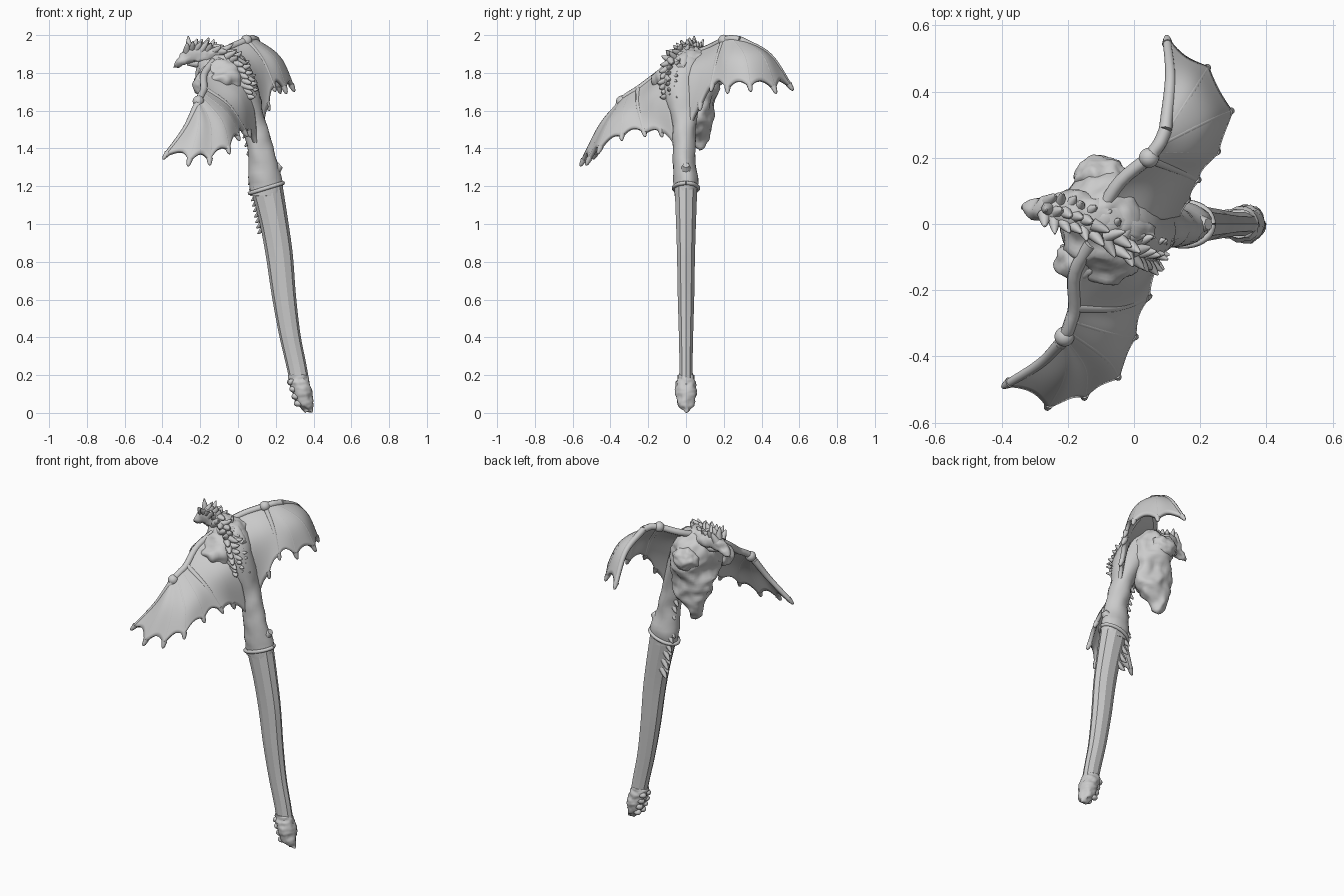
import bpy, bmesh, math, random
from mathutils import Vector, noise

random.seed(4)


def spline(pts, t):
    # Catmull-Rom through a list of equal-length tuples, t in 0..1
    n = len(pts) - 1
    i = min(int(t * n), n - 1)
    f = t * n - i
    b, c = pts[i], pts[i + 1]
    a = pts[i - 1] if i else [2 * p - q for p, q in zip(b, c)]
    d = pts[i + 2] if i + 2 <= n else [2 * q - p for p, q in zip(b, c)]
    return [0.5 * (2 * q + (r - p) * f + (2 * p - 5 * q + 4 * r - s) * f * f
                   + (3 * q - p - 3 * r + s) * f ** 3) for p, q, r, s in zip(a, b, c, d)]


def finish(name, bm, angle=40):
    bmesh.ops.recalc_face_normals(bm, faces=bm.faces)
    me = bpy.data.meshes.new(name)
    bm.to_mesh(me)
    bm.free()
    ob = bpy.data.objects.new(name, me)
    bpy.context.collection.objects.link(ob)
    bpy.ops.object.select_all(action='DESELECT')
    ob.select_set(True)
    bpy.context.view_layer.objects.active = ob
    bpy.ops.object.shade_smooth_by_angle(angle=math.radians(angle))
    return ob


def roughen(bm, amount, size):
    # ridged carving along the normals
    bm.normal_update()
    for v, nrm in [(v, v.normal.copy()) for v in bm.verts]:
        r = 1 - 2 * abs(noise.noise(v.co / size))
        v.co += nrm * amount * (r - 0.6 + 0.5 * noise.noise(v.co / size * 2.7))


def loft(name, secs, sides=24, steps=30, axis='z', rough=0, size=0.1, angle=40):
    # secs: (x, y, z, half width, half depth) rings
    bm = bmesh.new()
    rings = []
    for k in range(steps + 1):
        x, y, z, a, b = spline(secs, k / steps)
        a, b = max(a, 0.002), max(b, 0.002)
        ring = []
        for j in range(sides):
            c, s = math.cos(math.tau * j / sides), math.sin(math.tau * j / sides)
            p = (x + a * c, y + b * s, z) if axis == 'z' else (x, y + a * c, z + b * s)
            ring.append(bm.verts.new(p))
        rings.append(ring)
    for r, q in zip(rings, rings[1:]):
        for j in range(sides):
            bm.faces.new((r[j - 1], r[j], q[j], q[j - 1]))
    bm.faces.new(rings[0])
    bm.faces.new(rings[-1])
    if rough:
        bmesh.ops.recalc_face_normals(bm, faces=bm.faces)
        roughen(bm, rough, size)
    return finish(name, bm, angle)


def bone(name, pts, r0, r1, steps=14):
    # tapering tube along a smooth path
    cu = bpy.data.curves.new(name, 'CURVE')
    cu.dimensions = '3D'
    cu.bevel_depth, cu.bevel_resolution, cu.use_fill_caps = 1, 2, True
    sp = cu.splines.new('POLY')
    sp.points.add(steps)
    for k, p in enumerate(sp.points):
        p.co = (*spline(pts, k / steps), 1)
        p.radius = r0 + (r1 - r0) * k / steps
    ob = bpy.data.objects.new(name, cu)
    bpy.context.collection.objects.link(ob)
    bpy.ops.object.select_all(action='DESELECT')
    ob.select_set(True)
    bpy.context.view_layer.objects.active = ob
    bpy.ops.object.convert(target='MESH')
    bpy.ops.object.shade_smooth()


def ball(name, c, r, rough=0):
    bm = bmesh.new()
    bmesh.ops.create_icosphere(bm, subdivisions=4, radius=1)
    for v in bm.verts:
        v.co = Vector([c[i] + v.co[i] * r[i] for i in range(3)])
    if rough:
        roughen(bm, rough, 0.06)
    finish(name, bm, 60)


def spike(name, base, d, length, r):
    base, d = Vector(base), Vector(d).normalized()
    bone(name, [base - d * 0.02, base + d * length * 0.5,
                base + d * length + Vector((0, 0, length * 0.12))], r, 0.003, 5)


def wing(name, ribs, first, knuckle, per=10, rows=16):
    # membrane lofted over ribs with a scalloped trailing edge
    bm = bmesh.new()
    cols = (len(ribs) - 1) * per
    grid = []
    for c in range(cols + 1):
        t = (c % per) / per
        dip = (0.12 if c >= first * per else 0.04) * math.sin(math.pi * t) ** 0.8
        row = []
        for v in range(rows + 1):
            s = v / rows * (1 - dip)
            row.append(bm.verts.new(spline([spline(r, s) for r in ribs], c / cols)))
        grid.append(row)
    for a, b in zip(grid, grid[1:]):
        for v in range(rows):
            bm.faces.new((a[v], a[v + 1], b[v + 1], b[v]))
    ob = finish(name + "_membrane", bm, 60)
    sol = ob.modifiers.new("thickness", 'SOLIDIFY')
    sol.thickness, sol.offset = 0.022, 0
    # leading edge, finger bones, knuckle and trailing thorns
    bone(name + "_arm", [r[0] for r in ribs], 0.02, 0.02, 24)
    bone(name + "_leading_edge", ribs[-1], 0.02, 0.013)
    for i, r in enumerate(ribs[first:-1]):
        bone(f"{name}_finger_{i}", r, 0.012 if i else 0.018, 0.012)
    for i, r in enumerate(ribs[1:]):
        spike(f"{name}_claw_{i}", r[2], Vector(r[2]) - Vector(r[1]), 0.025, 0.017)
    ball(name + "_knuckle", ribs[knuckle][0], (0.03, 0.03, 0.03))


# front wing, folded down and forward
wing("front_wing", [
    [(-0.13, -0.06, 1.86), (0.05, -0.09, 1.70), (0.10, -0.05, 1.40)],
    [(-0.18, -0.15, 1.79), (0.0, -0.17, 1.68), (0.06, -0.13, 1.48)],
    [(-0.18, -0.25, 1.715), (-0.05, -0.25, 1.62), (0.04, -0.22, 1.48)],
    [(-0.19, -0.29, 1.69), (-0.06, -0.33, 1.58), (0.00, -0.34, 1.46)],
    [(-0.20, -0.32, 1.67), (-0.09, -0.40, 1.54), (-0.05, -0.46, 1.39)],
    [(-0.21, -0.34, 1.65), (-0.15, -0.43, 1.52), (-0.15, -0.52, 1.33)],
    [(-0.21, -0.35, 1.64), (-0.21, -0.45, 1.52), (-0.26, -0.55, 1.325)],
    [(-0.22, -0.36, 1.62), (-0.28, -0.42, 1.50), (-0.385, -0.485, 1.36)]], 2, 5)

# rear wing, raised
wing("rear_wing", [
    [(-0.10, 0.04, 1.90), (0.06, 0.02, 1.80), (0.13, 0.02, 1.50)],
    [(-0.04, 0.13, 1.935), (0.09, 0.095, 1.83), (0.16, 0.075, 1.62)],
    [(0.045, 0.20, 1.972), (0.13, 0.165, 1.86), (0.19, 0.135, 1.72)],
    [(0.06, 0.22, 1.977), (0.19, 0.22, 1.87), (0.25, 0.22, 1.71)],
    [(0.075, 0.24, 1.98), (0.215, 0.31, 1.88), (0.29, 0.34, 1.72)],
    [(0.085, 0.26, 1.978), (0.175, 0.40, 1.89), (0.22, 0.47, 1.71)],
    [(0.095, 0.285, 1.975), (0.11, 0.44, 1.89), (0.10, 0.555, 1.725)]], 2, 2)

# shaft: faceted grip, slightly bowed
loft("grip", [(0.335, 0, 0.12, 0.05, 0.04), (0.307, 0, 0.26, 0.054, 0.037),
              (0.273, 0, 0.42, 0.057, 0.04), (0.243, 0, 0.62, 0.064, 0.046),
              (0.218, 0, 0.84, 0.072, 0.05), (0.188, 0, 1.02, 0.077, 0.056),
              (0.15, 0, 1.2, 0.087, 0.063)], sides=10, angle=20)
# neck rising from the collar into the shoulders
loft("neck", [(0.15, 0, 1.15, 0.083, 0.06), (0.145, 0, 1.24, 0.089, 0.066),
              (0.125, -0.01, 1.34, 0.076, 0.06), (0.105, -0.01, 1.45, 0.068, 0.06),
              (0.07, -0.01, 1.58, 0.068, 0.072), (0.02, -0.02, 1.71, 0.09, 0.105),
              (-0.03, -0.01, 1.82, 0.10, 0.11), (-0.08, 0.02, 1.91, 0.07, 0.065),
              (-0.10, 0.02, 1.94, 0.01, 0.01)], rough=0.008, size=0.12)
bone("collar", [(0.15 + 0.088 * math.cos(a), 0.064 * math.sin(a), 1.19 + 0.027 * math.cos(a))
                for a in [math.tau * k / 12 for k in range(13)]], 0.011, 0.011, 36)
bone("collar_spur", [(0.15, 0, 1.24), (0.19, 0, 1.28), (0.225, 0, 1.312)], 0.05, 0.018)

# heart-shaped carved chest, merging back into the neck
loft("chest", [(-0.12, 0.07, 1.38, 0.005, 0.005), (-0.11, 0.07, 1.46, 0.06, 0.05),
               (-0.085, 0.06, 1.56, 0.115, 0.085), (-0.08, 0.03, 1.66, 0.13, 0.13),
               (-0.08, 0.0, 1.75, 0.135, 0.175), (-0.085, 0.01, 1.82, 0.13, 0.16),
               (-0.08, 0.03, 1.89, 0.09, 0.09), (-0.09, 0.03, 1.93, 0.02, 0.02)],
     sides=56, steps=50, rough=0.02, size=0.11, angle=60)
for nm, c in (("rear", (-0.10, 0.14, 1.79)), ("front", (-0.16, -0.11, 1.74))):
    ball(nm + "_shoulder_lump", c, (0.08, 0.065, 0.07), 0.012)

# head with hooked beak
loft("head", [(0.06, -0.03, 1.83, 0.02, 0.02), (-0.02, 0.0, 1.875, 0.055, 0.045),
              (-0.12, 0.02, 1.895, 0.07, 0.052), (-0.19, 0.04, 1.90, 0.062, 0.052),
              (-0.26, 0.045, 1.895, 0.042, 0.045), (-0.31, 0.047, 1.86, 0.03, 0.028),
              (-0.345, 0.048, 1.832, 0.012, 0.012)],
     axis='x', rough=0.012, size=0.06, angle=60)
bone("jaw", [(-0.15, 0.04, 1.85), (-0.22, 0.045, 1.85), (-0.27, 0.047, 1.85)], 0.035, 0.01)

# mane of spikes running from brow down the neck
crest = [(-0.26, 0.045, 1.945), (-0.15, 0.015, 1.945), (-0.02, -0.06, 1.90),
         (0.045, -0.09, 1.79), (0.065, -0.08, 1.69)]
for k in range(16):
    t = k / 15
    p = Vector(spline(crest, t))
    for side in (-1, 0, 1):
        off = Vector((0.01 * side, side * 0.03, -0.014 * abs(side)))
        d = Vector((0.15 + 0.75 * t, side * 0.4 - 0.25 * t, 0.7 - 1.1 * t))
        d += Vector([random.uniform(-0.25, 0.25) for _ in range(3)])
        spike(f"mane_spike_{k}_{side + 1}", p + off, d, random.uniform(0.03, 0.05), 0.022)

# thorns along the inside of the shaft
for k in range(10):
    t = k / 9
    spike(f"shaft_thorn_{k}", (0.085 + 0.05 * t, 0.02 + 0.012 * (k % 2), 1.24 - 0.26 * t),
          (-0.6, 0.25, -0.7), 0.05, 0.02)
for k in range(5):
    spike(f"neck_thorn_{k}", (0.075 - 0.01 * k, 0.02, 1.34 + 0.045 * k),
          (-0.6, 0.2, -0.7), 0.03, 0.016)

# knobbly pommel
loft("pommel", [(0.375, 0, 0.004, 0.018, 0.012), (0.355, 0, 0.05, 0.042, 0.045),
                (0.34, 0, 0.11, 0.052, 0.056), (0.325, 0, 0.16, 0.055, 0.053),
                (0.315, 0, 0.2, 0.05, 0.042)], rough=0.009, size=0.04, angle=60)
for k in range(4):
    for s in (-1, 1):
        ball(f"pommel_knob_{k}_{s + 1}", (0.282 + 0.012 * (3 - k), s * 0.024, 0.05 + 0.038 * k),
             (0.022, 0.02, 0.017), 0.003)
